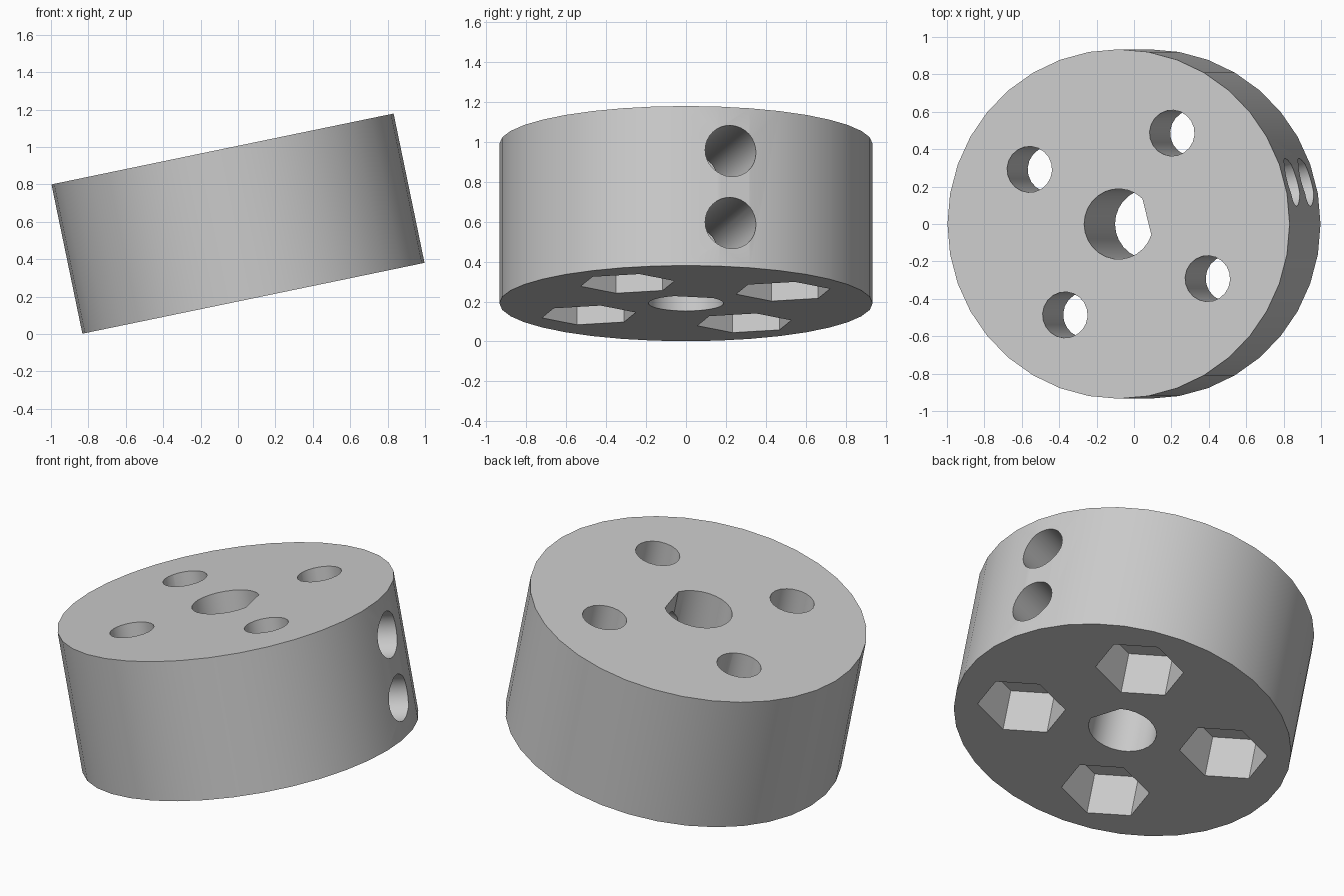
import bpy, bmesh
from math import radians, cos, sin, pi
from mathutils import Matrix

cube = bpy.data.objects.get("Cube")
if cube:
    bpy.data.objects.remove(cube, do_unlink=True)

RADIUS, HEIGHT = 0.934, 0.815
TURN = radians(14)        # direction of the bore flat and the screw holes
TILT = radians(-11.7)     # whole hub leans to one side
TOP, BOTTOM = HEIGHT / 2, -HEIGHT / 2

grey = bpy.data.materials.new("plain_grey")
grey.use_nodes = True
colour = (0.6, 0.6, 0.6, 1)
grey.diffuse_color = colour
grey.node_tree.nodes["Principled BSDF"].inputs["Base Color"].default_value = colour


def arc(radius, sides, start=0.0, sweep=2 * pi):
    """Points on a circle; a part sweep leaves a flat chord."""
    count = sides if sweep >= 2 * pi else sides + 1
    return [(radius * cos(start + sweep * i / sides),
             radius * sin(start + sweep * i / sides)) for i in range(count)]


def prism(name, outline, low, high, matrix=Matrix()):
    bm = bmesh.new()
    base = bm.faces.new([bm.verts.new((x, y, low)) for x, y in outline])
    top = bmesh.ops.extrude_face_region(bm, geom=[base])["geom"]
    moved = [v for v in top if isinstance(v, bmesh.types.BMVert)]
    bmesh.ops.translate(bm, verts=moved, vec=(0, 0, high - low))
    bmesh.ops.recalc_face_normals(bm, faces=bm.faces[:])
    bm.transform(matrix)
    mesh = bpy.data.meshes.new(name)
    bm.to_mesh(mesh)
    bm.free()
    mesh.materials.append(grey)
    obj = bpy.data.objects.new(name, mesh)
    bpy.context.collection.objects.link(obj)
    return obj


hub = prism("hub", arc(RADIUS, 36), BOTTOM, TOP)
turn = Matrix.Rotation(TURN, 4, "Z")
cutters = []

# Centre bore with a flat on one side
half = radians(32)
bore = arc(0.188, 22, half, 2 * pi - 2 * half)
cutters.append(prism("bore_cutter", bore, -1, 1, turn))

# Four bolt holes, each with a hexagonal nut pocket underneath
for i in range(4):
    a = TURN + pi / 4 + i * pi / 2
    place = Matrix.Translation((0.567 * cos(a), 0.567 * sin(a), 0)) @ turn
    cutters.append(prism("bolt_hole_cutter", arc(0.123, 20), -0.3, 1, place))
    cutters.append(prism("nut_pocket_cutter", arc(0.244, 6), -1, BOTTOM + 0.27, place))

# Two set screw holes running from the rim into the bore
for z in (-0.184, 0.184):
    place = turn @ Matrix.Translation((0, 0, z)) @ Matrix.Rotation(pi / 2, 4, "Y")
    cutters.append(prism("screw_hole_cutter", arc(0.131, 32), 0.08, 1.2, place))

for cutter in cutters:
    cutter.hide_render = True
    mod = hub.modifiers.new(cutter.name, "BOOLEAN")
    mod.operation = "DIFFERENCE"
    mod.solver = "EXACT"
    mod.object = cutter

# Bake the cuts and drop the cutters
bpy.context.view_layer.update()
graph = bpy.context.evaluated_depsgraph_get()
mesh = bpy.data.meshes.new_from_object(hub.evaluated_get(graph))
hub.modifiers.clear()
hub.data = mesh
for cutter in cutters:
    bpy.data.objects.remove(cutter, do_unlink=True)

# Tilt, then smooth the round walls
hub.rotation_euler = (0, TILT, 0)
hub.location = (0, 0, 0.59)
bpy.ops.object.select_all(action="DESELECT")
hub.select_set(True)
bpy.context.view_layer.objects.active = hub
bpy.ops.object.shade_smooth_by_angle(angle=radians(25))
